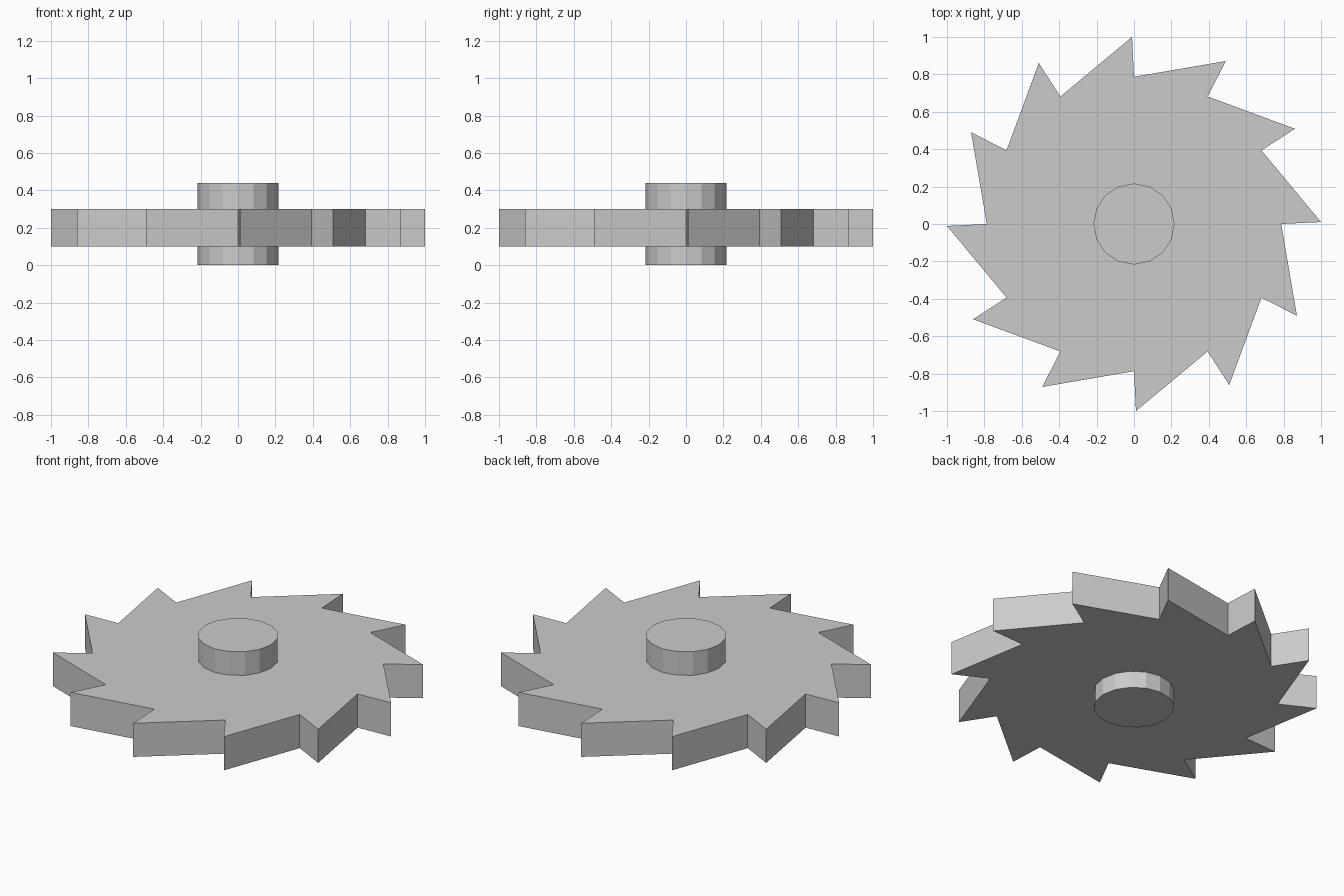
import bpy, bmesh
from math import cos, sin, radians

if "Cube" in bpy.data.objects:
    bpy.data.objects.remove(bpy.data.objects["Cube"])

TEETH = 12
ROOT_R, TIP_R = 0.787, 1.0
TIP_LEAN = 0.6  # degrees the tip leans past its root


def extruded(name, points, z0, z1):
    """Flat-shaded prism from a closed counter-clockwise outline."""
    bm = bmesh.new()
    face = bm.faces.new([bm.verts.new((x, y, z0)) for x, y in points])
    res = bmesh.ops.extrude_face_region(bm, geom=[face], use_keep_orig=True)
    verts = [g for g in res["geom"] if isinstance(g, bmesh.types.BMVert)]
    bmesh.ops.translate(bm, verts=verts, vec=(0, 0, z1 - z0))
    bmesh.ops.recalc_face_normals(bm, faces=bm.faces)
    mesh = bpy.data.meshes.new(name)
    bm.to_mesh(mesh)
    bm.free()
    obj = bpy.data.objects.new(name, mesh)
    bpy.context.collection.objects.link(obj)
    return obj


def polar(r, deg):
    return (r * cos(radians(deg)), r * sin(radians(deg)))


# Toothed disc: each tooth is a radial face plus a long sloping back
outline = []
for i in range(TEETH):
    a = i * 360 / TEETH
    outline += [polar(ROOT_R, a), polar(TIP_R, a + TIP_LEAN)]
extruded("ratchet_wheel", outline, 0.10, 0.30)

# Hub passing through the disc
bpy.ops.mesh.primitive_cylinder_add(vertices=16, radius=0.217, depth=0.44,
                                    location=(0, 0, 0.22))
bpy.context.object.name = "hub"
